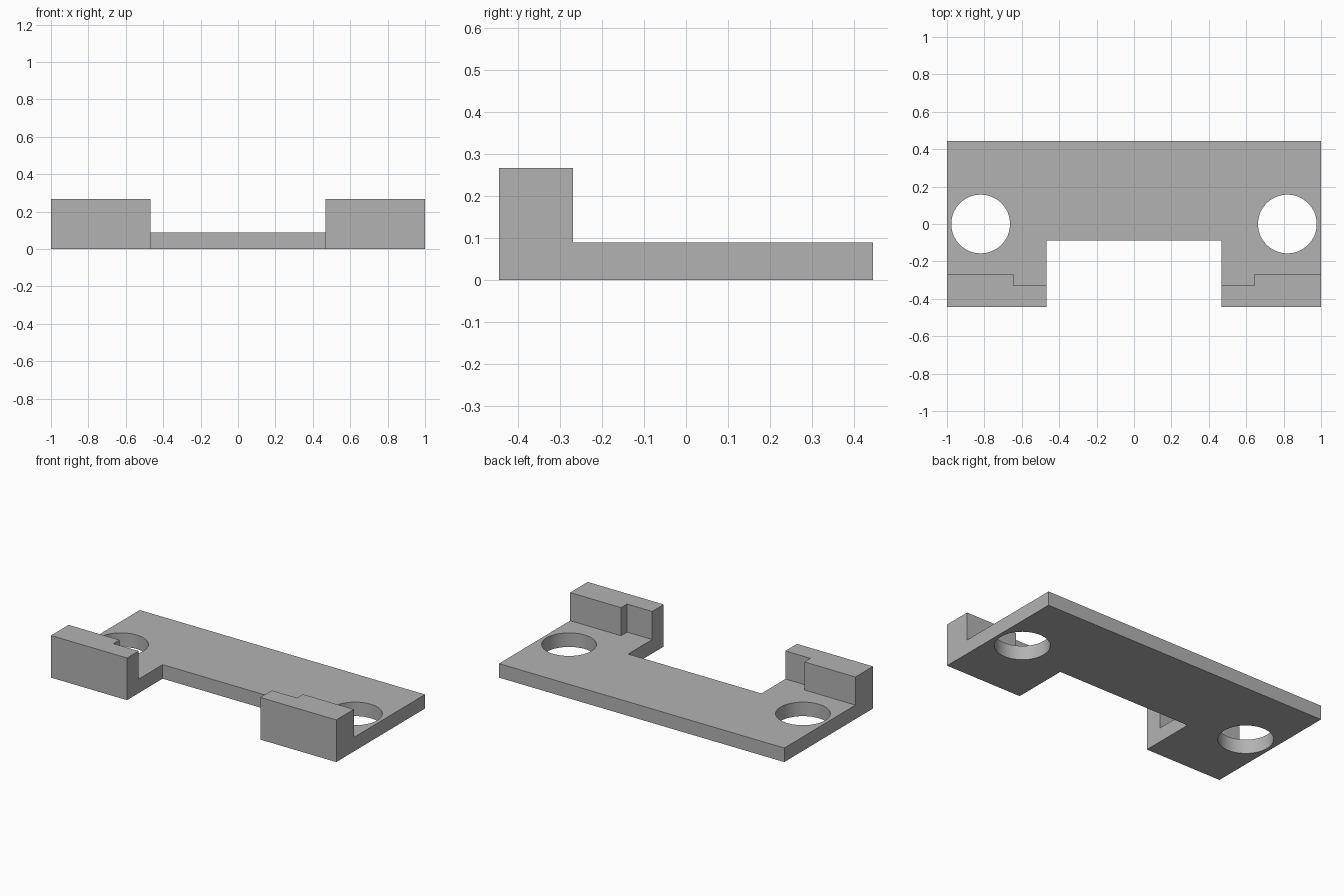
import bpy
import bmesh
import math

if "Cube" in bpy.data.objects:
    bpy.data.objects.remove(bpy.data.objects["Cube"], do_unlink=True)

# Overall dimensions
HALF_X, HALF_Y = 1.0, 0.444
PLATE_H, WALL_H = 0.089, 0.267
NOTCH_X, NOTCH_Y = 0.467, -0.088
STEP_X, THICK_Y, THIN_Y = 0.643, -0.268, -0.328
HOLE_X, HOLE_R = 0.82, 0.157

grey = bpy.data.materials.new("plain grey")
grey.use_nodes = True
colour = (0.45, 0.45, 0.45, 1)
grey.diffuse_color = colour
grey.node_tree.nodes["Principled BSDF"].inputs["Base Color"].default_value = colour


def prism(name, outline, height, z=0):
    """Extrude a flat outline upward into a solid."""
    bm = bmesh.new()
    face = bm.faces.new([bm.verts.new((x, y, z)) for x, y in outline])
    top = bmesh.ops.extrude_face_region(bm, geom=[face])["geom"]
    bmesh.ops.translate(bm, vec=(0, 0, height),
                        verts=[v for v in top if isinstance(v, bmesh.types.BMVert)])
    bmesh.ops.recalc_face_normals(bm, faces=bm.faces)
    mesh = bpy.data.meshes.new(name)
    bm.to_mesh(mesh)
    bm.free()
    mesh.materials.append(grey)
    obj = bpy.data.objects.new(name, mesh)
    bpy.context.collection.objects.link(obj)
    return obj


def combine(target, tool, operation):
    """Apply a boolean and discard the tool object."""
    tool.hide_render = True
    mod = target.modifiers.new(operation.title(), "BOOLEAN")
    mod.operation, mod.object, mod.solver = operation, tool, "EXACT"
    bpy.context.view_layer.objects.active = target
    bpy.ops.object.modifier_apply(modifier=mod.name)
    bpy.data.objects.remove(tool, do_unlink=True)


# Flat plate with a wide notch in the front edge
half = [(HALF_X, HALF_Y), (HALF_X, -HALF_Y), (NOTCH_X, -HALF_Y), (NOTCH_X, NOTCH_Y)]
plate = prism("mounting_plate", half + [(-x, y) for x, y in reversed(half)], PLATE_H)

# Stepped front walls and round through-holes, one on each side
wall = [(NOTCH_X, -HALF_Y), (HALF_X, -HALF_Y), (HALF_X, THICK_Y),
        (STEP_X, THICK_Y), (STEP_X, THIN_Y), (NOTCH_X, THIN_Y)]
angles = [math.tau * i / 64 for i in range(64)]
for side in (-1, 1):
    combine(plate, prism("front_wall", [(side * x, y) for x, y in wall], WALL_H), "UNION")
    circle = [(side * HOLE_X + HOLE_R * math.cos(a), HOLE_R * math.sin(a)) for a in angles]
    combine(plate, prism("hole_cutter", circle, 0.3, -0.1), "DIFFERENCE")

# Merge coplanar faces and smooth only the hole walls
bm = bmesh.new()
bm.from_mesh(plate.data)
bmesh.ops.remove_doubles(bm, verts=bm.verts, dist=0.0001)
bmesh.ops.dissolve_limit(bm, angle_limit=0.01, verts=bm.verts, edges=bm.edges)
bm.to_mesh(plate.data)
bm.free()
bpy.ops.object.select_all(action="DESELECT")
plate.select_set(True)
bpy.context.view_layer.objects.active = plate
bpy.ops.object.shade_smooth_by_angle(angle=math.radians(30))
